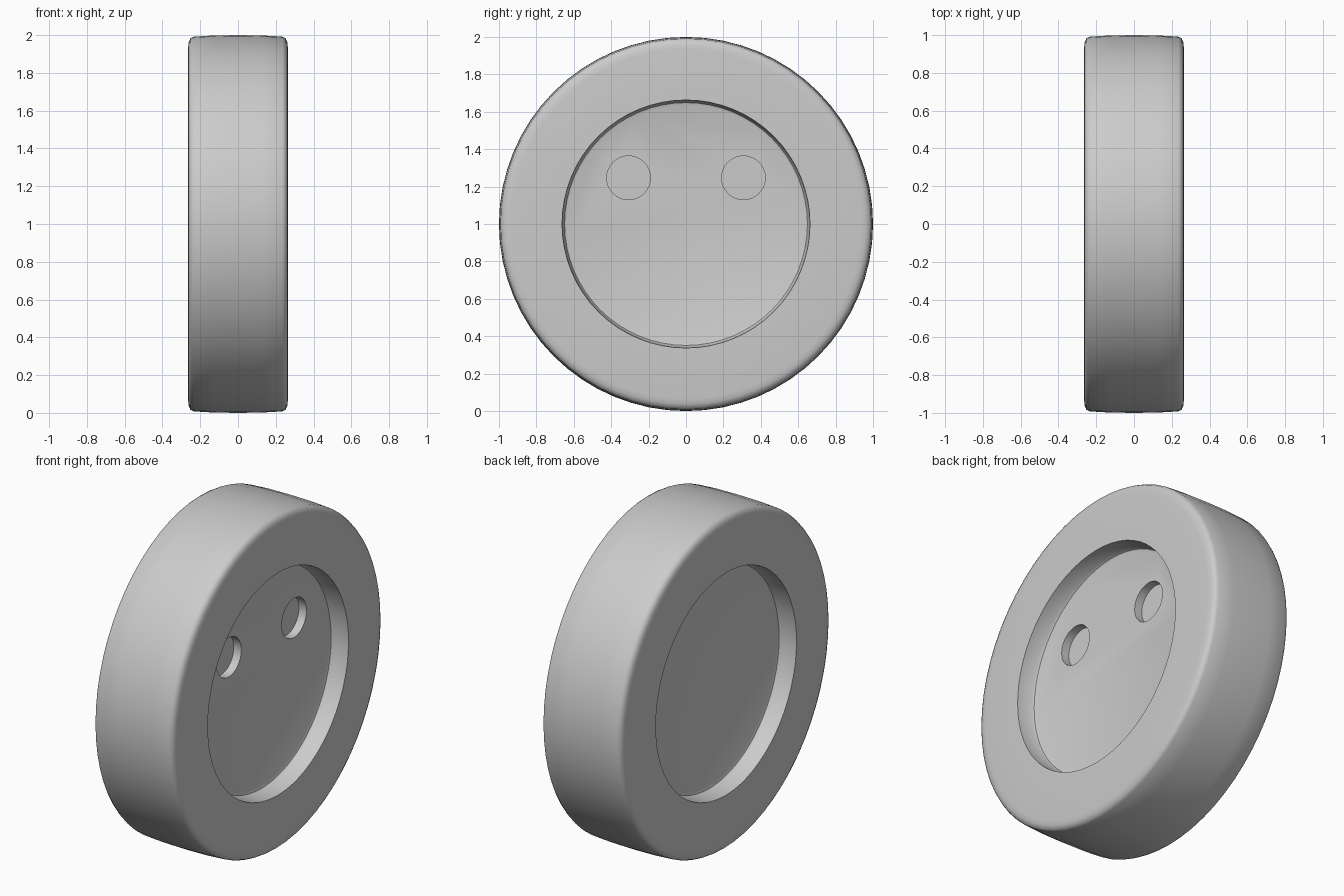
import bpy, bmesh, math
from mathutils import Matrix, Vector

if "Cube" in bpy.data.objects:
    bpy.data.objects.remove(bpy.data.objects["Cube"])

SEGMENTS = 64
CENTER = Vector((0, 0, 1))


def make_object(name, bm):
    bmesh.ops.recalc_face_normals(bm, faces=bm.faces)
    mesh = bpy.data.meshes.new(name)
    bm.to_mesh(mesh)
    bm.free()
    obj = bpy.data.objects.new(name, mesh)
    bpy.context.collection.objects.link(obj)
    return obj


# Button disc: half profile (x, radius) from recess floor to rim, mirrored in x
half = [(0.155, 0.635), (0.160, 0.649), (0.172, 0.656), (0.265, 0.663),
        (0.264, 0.935), (0.261, 0.962), (0.252, 0.983), (0.235, 0.992), (0.13, 0.998)]
profile = half + [(0, 1.0)] + [(-x, r) for x, r in reversed(half)]

bm = bmesh.new()
verts = [bm.verts.new((x, 0, 1 + r)) for x, r in profile]
edges = [bm.edges.new(pair) for pair in zip(verts, verts[1:])]
bmesh.ops.spin(bm, geom=verts + edges, cent=CENTER, axis=(1, 0, 0),
               angle=math.tau, steps=SEGMENTS)
bmesh.ops.remove_doubles(bm, verts=bm.verts, dist=1e-4)
# Flat recess floors
bmesh.ops.holes_fill(bm, edges=[e for e in bm.edges if e.is_boundary], sides=0)
disc = make_object("button_disc", bm)

# Two shallow blind holes in the +x recess only
bm = bmesh.new()
for side in (-1, 1):
    place = Matrix.Translation((0.205, side * 0.307, 1.247)) @ Matrix.Rotation(math.pi / 2, 4, 'Y')
    bmesh.ops.create_cone(bm, cap_ends=True, segments=32, radius1=0.117,
                          radius2=0.117, depth=0.2, matrix=place)
cutter = make_object("hole_cutter", bm)
cutter.hide_render = True

cut = disc.modifiers.new("holes", 'BOOLEAN')
cut.operation = 'DIFFERENCE'
cut.solver = 'EXACT'
cut.object = cutter
bpy.context.view_layer.objects.active = disc
disc.select_set(True)
bpy.ops.object.modifier_apply(modifier=cut.name)
bpy.data.objects.remove(cutter)

bpy.ops.object.shade_smooth_by_angle(angle=math.radians(40))
